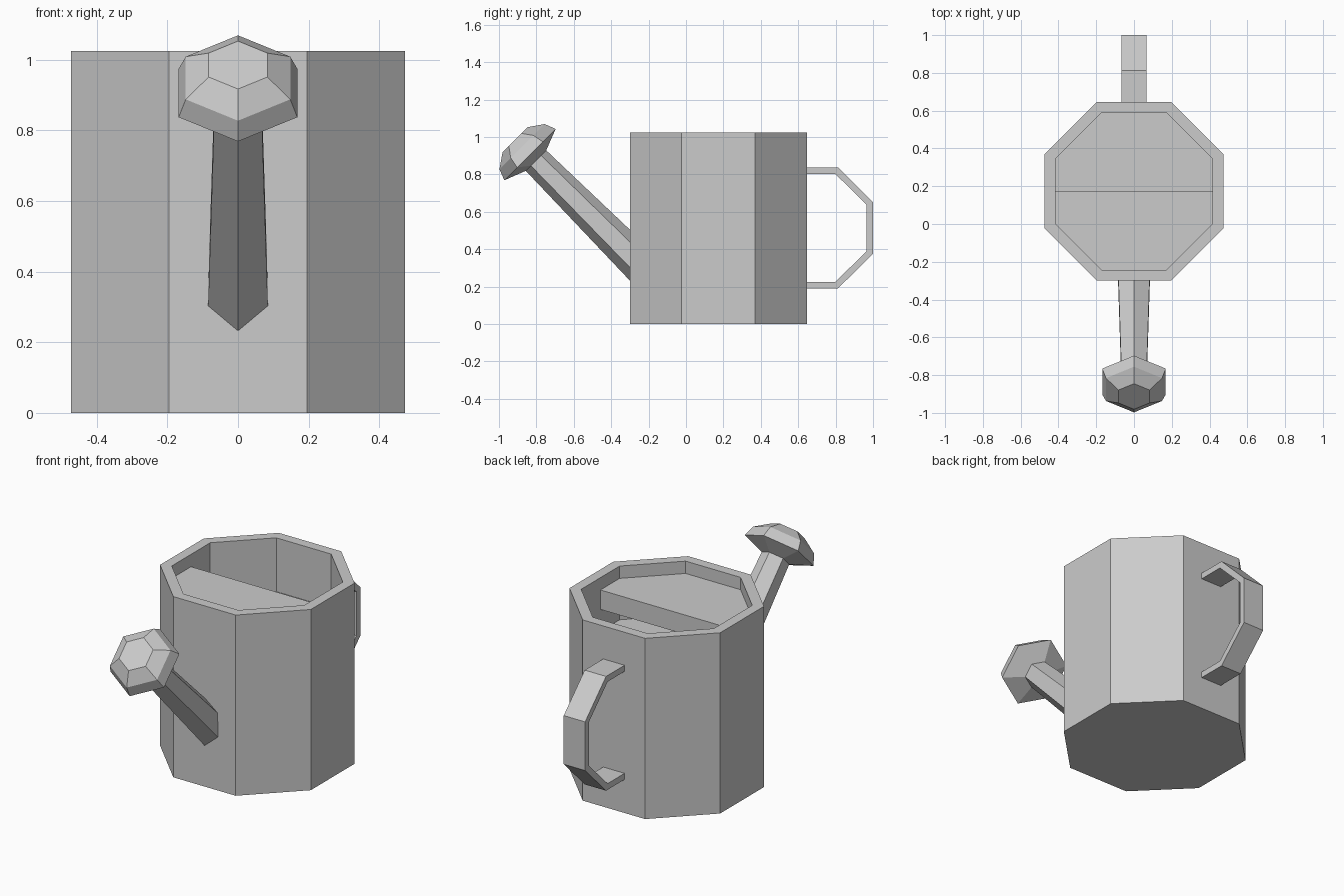
import bpy
import bmesh
from math import pi, cos, sin
from mathutils import Matrix

cube = bpy.data.objects.get("Cube")
if cube:
    bpy.data.objects.remove(cube)

grey = bpy.data.materials.new("plain grey")
grey.use_nodes = True
COLOUR = (0.6, 0.6, 0.6, 1)
grey.diffuse_color = COLOUR
grey.node_tree.nodes["Principled BSDF"].inputs["Base Color"].default_value = COLOUR

APO = cos(pi / 8)      # apothem of an octagon with unit radius
CENTRE_Y = 0.173
HEIGHT = 1.025
OUTER, INNER = 0.473 / APO, 0.416 / APO


def finish(name, bm, matrix=None):
    bmesh.ops.recalc_face_normals(bm, faces=bm.faces)
    if matrix:
        bm.transform(matrix)
    mesh = bpy.data.meshes.new(name)
    bm.to_mesh(mesh)
    bm.free()
    mesh.materials.append(grey)
    obj = bpy.data.objects.new(name, mesh)
    bpy.context.collection.objects.link(obj)
    return obj


def lathe(name, profile, sides, phase, matrix):
    """Capped faceted loft through (radius, height) rings along z."""
    bm = bmesh.new()
    rings = []
    for radius, z in profile:
        angles = [phase + 2 * pi * i / sides for i in range(sides)]
        rings.append([bm.verts.new((radius * cos(a), radius * sin(a), z)) for a in angles])
    for low, high in zip(rings, rings[1:]):
        for i in range(sides):
            j = (i + 1) % sides
            bm.faces.new((low[i], low[j], high[j], high[i]))
    bm.faces.new(rings[0])
    bm.faces.new(rings[-1])
    return finish(name, bm, matrix)


def prism(name, outline, to_point, depth):
    """Extrude a flat outline by a depth vector."""
    bm = bmesh.new()
    face = bm.faces.new([bm.verts.new(to_point(*p)) for p in outline])
    extruded = bmesh.ops.extrude_face_region(bm, geom=[face])
    verts = [v for v in extruded["geom"] if isinstance(v, bmesh.types.BMVert)]
    bmesh.ops.translate(bm, verts=verts, vec=depth)
    return finish(name, bm)


# Eight-sided can with a thick wall and open top
place = Matrix.Translation((0, CENTRE_Y, 0))
lathe("can_body", [(OUTER, 0), (OUTER, HEIGHT), (INNER, HEIGHT), (INNER, 0.06)],
      8, pi / 8, place)

# Water surface inside the can
lathe("water", [(INNER, 0.70), (INNER, 0.72)], 8, pi / 8, place)

# Half lid covering the spout side, just below the rim
half = [(INNER * APO, 0)]
half += [(INNER * cos(a), INNER * sin(a)) for a in [-pi / 8 - k * pi / 4 for k in range(4)]]
half += [(-INNER * APO, 0)]
prism("half_lid", half, lambda x, y: (x, y + CENTRE_Y, 0.845), (0, 0, 0.11))

# Spout and sprinkler head share one axis, tilted forward by 45 degrees
tilt = Matrix.Translation((0, -0.834, 0.906)) @ Matrix.Rotation(pi / 4, 4, "X")
lathe("spout", [(0.1, -0.9), (0.077, -0.03)], 6, pi / 2, tilt)
lathe("sprinkler_head", [(0.078, -0.045), (0.194, 0), (0.171, 0.06), (0.096, 0.112)],
      6, pi / 2, tilt)

# Angular strap handle, upper half of the profile mirrored about its middle height
MID = 0.514
outer = [(0.64, 0.324), (0.812, 0.324), (1.0, 0.138)]
inner = [(0.64, 0.289), (0.798, 0.289), (0.966, 0.124)]


def mirrored(path):
    return path + [(y, -z) for y, z in reversed(path)]


strap = mirrored(outer) + mirrored(inner)[::-1]
prism("handle", strap, lambda y, z: (-0.067, y, z + MID), (0.134, 0, 0))
